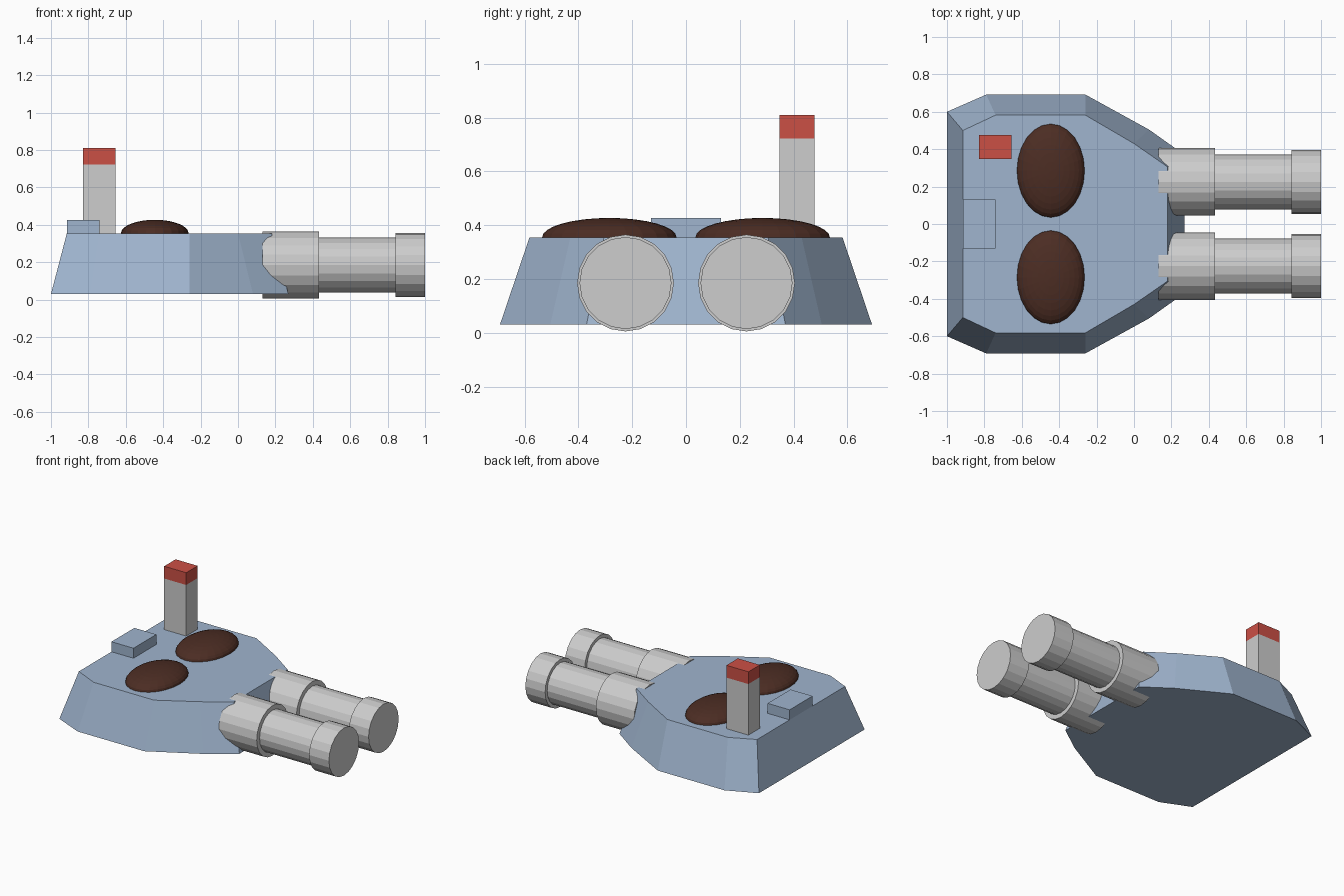
import bpy, bmesh, math
from mathutils import Matrix

if "Cube" in bpy.data.objects:
    bpy.data.objects.remove(bpy.data.objects["Cube"])


def material(name, rgb):
    m = bpy.data.materials.new(name)
    m.diffuse_color = (*rgb, 1)
    m.use_nodes = True
    m.node_tree.nodes["Principled BSDF"].inputs["Base Color"].default_value = m.diffuse_color
    return m


BLUE = material("steel_blue", (0.35, 0.46, 0.62))
GREY = material("light_grey", (0.61, 0.61, 0.61))
RED = material("signal_red", (0.60, 0.08, 0.06))
BROWN = material("dark_brown", (0.072, 0.026, 0.017))


def finish(name, bm, mat):
    bmesh.ops.recalc_face_normals(bm, faces=bm.faces)
    me = bpy.data.meshes.new(name)
    bm.to_mesh(me)
    bm.free()
    me.materials.append(mat)
    ob = bpy.data.objects.new(name, me)
    bpy.context.collection.objects.link(ob)
    return ob


def loft(name, rings, mat):
    """Bridge matching closed rings and cap both ends."""
    bm = bmesh.new()
    rows = [[bm.verts.new(p) for p in ring] for ring in rings]
    n = len(rows[0])
    for a, b in zip(rows, rows[1:]):
        for i in range(n):
            j = (i + 1) % n
            bm.faces.new((a[i], a[j], b[j], b[i]))
    bm.faces.new(rows[0])
    bm.faces.new(rows[-1])
    return finish(name, bm, mat)


def box(name, lo, hi, mat):
    x0, y0, z0 = lo
    x1, y1, z1 = hi
    return loft(name, [[(x0, y0, z), (x1, y0, z), (x1, y1, z), (x0, y1, z)]
                       for z in (z0, z1)], mat)


def mirrored(half, z):
    return [(x, y, z) for x, y in half] + [(x, -y, z) for x, y in reversed(half)]


# Turret hull with sloped sides
lower = [(-1.0, 0.6), (-0.79, 0.692), (-0.26, 0.692), (0.08, 0.505), (0.27, 0.37)]
upper = [(-0.915, 0.5), (-0.74, 0.582), (-0.26, 0.582), (0.0, 0.43), (0.18, 0.305)]
loft("turret_hull", [mirrored(lower, 0.03), mirrored(upper, 0.355)], BLUE)

# Rear hatch block
box("rear_block", (-0.915, -0.13, 0.34), (-0.74, 0.13, 0.427), BLUE)

# Mast with red cap
box("mast", (-0.83, 0.347, 0.34), (-0.655, 0.477, 0.722), GREY)
box("mast_cap", (-0.83, 0.347, 0.722), (-0.655, 0.477, 0.81), RED)

# Stepped gun barrels: (x, radius) profile
PROFILE = [(0.13, 0.18), (0.432, 0.18), (0.432, 0.147), (0.843, 0.147),
           (0.843, 0.171), (1.0, 0.171)]
SIDES = 20
for side, label in ((-1, "front"), (1, "back")):
    rings = []
    for x, r in PROFILE:
        rings.append([(x, side * 0.225 + r * math.cos(math.tau * i / SIDES),
                       0.185 + r * math.sin(math.tau * i / SIDES)) for i in range(SIDES)])
    loft("barrel_" + label, rings, GREY)

    # Domed oval hatches
    bm = bmesh.new()
    bmesh.ops.create_uvsphere(
        bm, u_segments=24, v_segments=16, radius=1,
        matrix=Matrix.Translation((-0.445, side * 0.285, 0.355)) @ Matrix.Diagonal((0.181, 0.25, 0.072, 1)))
    finish("hatch_" + label, bm, BROWN)
